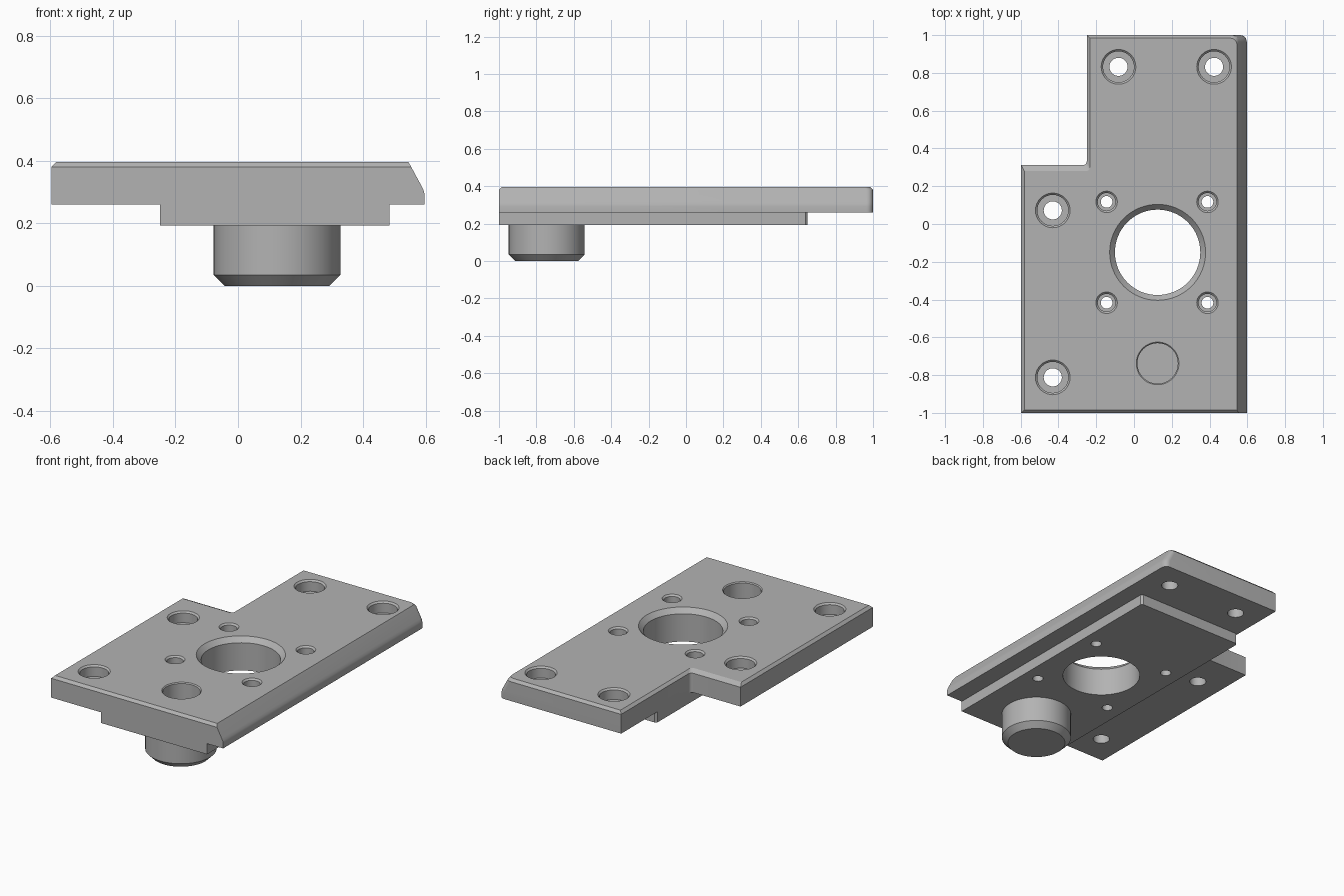
import bpy, bmesh, math

if "Cube" in bpy.data.objects:
    bpy.data.objects.remove(bpy.data.objects["Cube"])

metal = bpy.data.materials.new("machined grey")
metal.diffuse_color = (0.45, 0.45, 0.45, 1)
metal.use_nodes = True
metal.node_tree.nodes["Principled BSDF"].inputs["Base Color"].default_value = metal.diffuse_color


def make_object(name, bm):
    bmesh.ops.recalc_face_normals(bm, faces=bm.faces)
    mesh = bpy.data.meshes.new(name)
    bm.to_mesh(mesh)
    bm.free()
    mesh.materials.append(metal)
    ob = bpy.data.objects.new(name, mesh)
    bpy.context.collection.objects.link(ob)
    return ob


def loft(name, rings):
    """Skin stacked closed rings of points and cap both ends."""
    bm = bmesh.new()
    loops = [[bm.verts.new(p) for p in ring] for ring in rings]
    n = len(loops[0])
    for a, b in zip(loops, loops[1:]):
        for i in range(n):
            j = (i + 1) % n
            bm.faces.new((a[i], a[j], b[j], b[i]))
    bm.faces.new(loops[0][::-1])
    bm.faces.new(loops[-1])
    return make_object(name, bm)


def lathe(name, x, y, profile, sides=48):
    """Turned part from (radius, z) pairs, bottom to top."""
    turn = [2 * math.pi * i / sides for i in range(sides)]
    return loft(name, [[(x + r * math.cos(a), y + r * math.sin(a), z) for a in turn]
                       for r, z in profile])


def arc(cx, cy, r, start, end, steps=6):
    angles = [math.radians(start + (end - start) * i / steps) for i in range(steps + 1)]
    return [(cx + r * math.cos(a), cy + r * math.sin(a)) for a in angles]


def combine(target, tool, operation):
    mod = target.modifiers.new(operation, 'BOOLEAN')
    mod.operation, mod.solver, mod.object = operation, 'EXACT', tool
    bpy.context.view_layer.objects.active = target
    bpy.ops.object.modifier_apply(modifier=mod.name)
    bpy.data.objects.remove(tool)


# Stepped plate outline at one height, with sloping right side
def plate_ring(z, right, inset):
    left, front, back = -0.597 + inset, -1 + inset, 1 - inset
    nx, ny, r = -0.25 + inset, 0.312 - 2 * inset, 0.02
    pts = [(left, front), (right, front)]
    pts += arc(right - 0.035, back - 0.035, 0.035, 0, 90)
    pts += [(nx, back)] + arc(nx - r, ny + r, r, 0, -90)
    pts += [(left, ny)]
    return [(x, y, z) for x, y in pts]


TOP = 0.397
plate = loft("mounting_plate", [
    plate_ring(0.26, 0.597, 0), plate_ring(0.293, 0.597, 0),
    plate_ring(0.306, 0.594, 0), plate_ring(0.32, 0.587, 0),
    plate_ring(0.381, 0.554, 0), plate_ring(TOP, 0.545, 0.016)])

# Raised pad under the plate, back corners chamfered
c = 0.012
pad_outline = [(-0.25, -1), (0.485, -1), (0.485, 0.65 - c), (0.485 - c, 0.65),
               (-0.25 + c, 0.65), (-0.25, 0.65 - c)]
pad = loft("lower_pad", [[(x, y, z) for x, y in pad_outline] for z in (0.193, 0.3)])
combine(plate, pad, 'UNION')

# Round locating boss
boss = lathe("boss", 0.125, -0.745,
             [(0.168, 0), (0.203, 0.035), (0.203, 0.25)], 64)
combine(plate, boss, 'UNION')

# Central bore with chamfered rim
combine(plate, lathe("bore", 0.125, -0.15, [
    (0.226, 0.1), (0.226, TOP - 0.03), (0.254, TOP), (0.254, 0.45)], 64), 'DIFFERENCE')

# Blind hole above the boss
combine(plate, lathe("blind_hole", 0.125, -0.738, [
    (0.107, 0.08), (0.107, TOP - 0.006), (0.113, TOP), (0.113, 0.45)]), 'DIFFERENCE')


# Counterbored screw holes
def screw_hole(x, y, hole, bore, depth):
    combine(plate, lathe("screw_hole", x, y, [
        (hole, 0.1), (hole, TOP - depth), (bore - 0.01, TOP - depth),
        (bore - 0.01, TOP - 0.01), (bore, TOP), (bore, 0.45)], 32), 'DIFFERENCE')


for x, y in ((-0.43, 0.072), (-0.43, -0.812), (-0.082, 0.832), (0.424, 0.832)):
    screw_hole(x, y, 0.048, 0.092, 0.07)
for sx in (-1, 1):
    for sy in (-1, 1):
        screw_hole(0.122 + 0.267 * sx, -0.15 + 0.267 * sy, 0.031, 0.057, 0.1)

# Smooth the turned surfaces, keep machined edges crisp
bpy.ops.object.select_all(action='DESELECT')
plate.select_set(True)
bpy.context.view_layer.objects.active = plate
bpy.ops.object.shade_smooth_by_angle(angle=math.radians(20))
